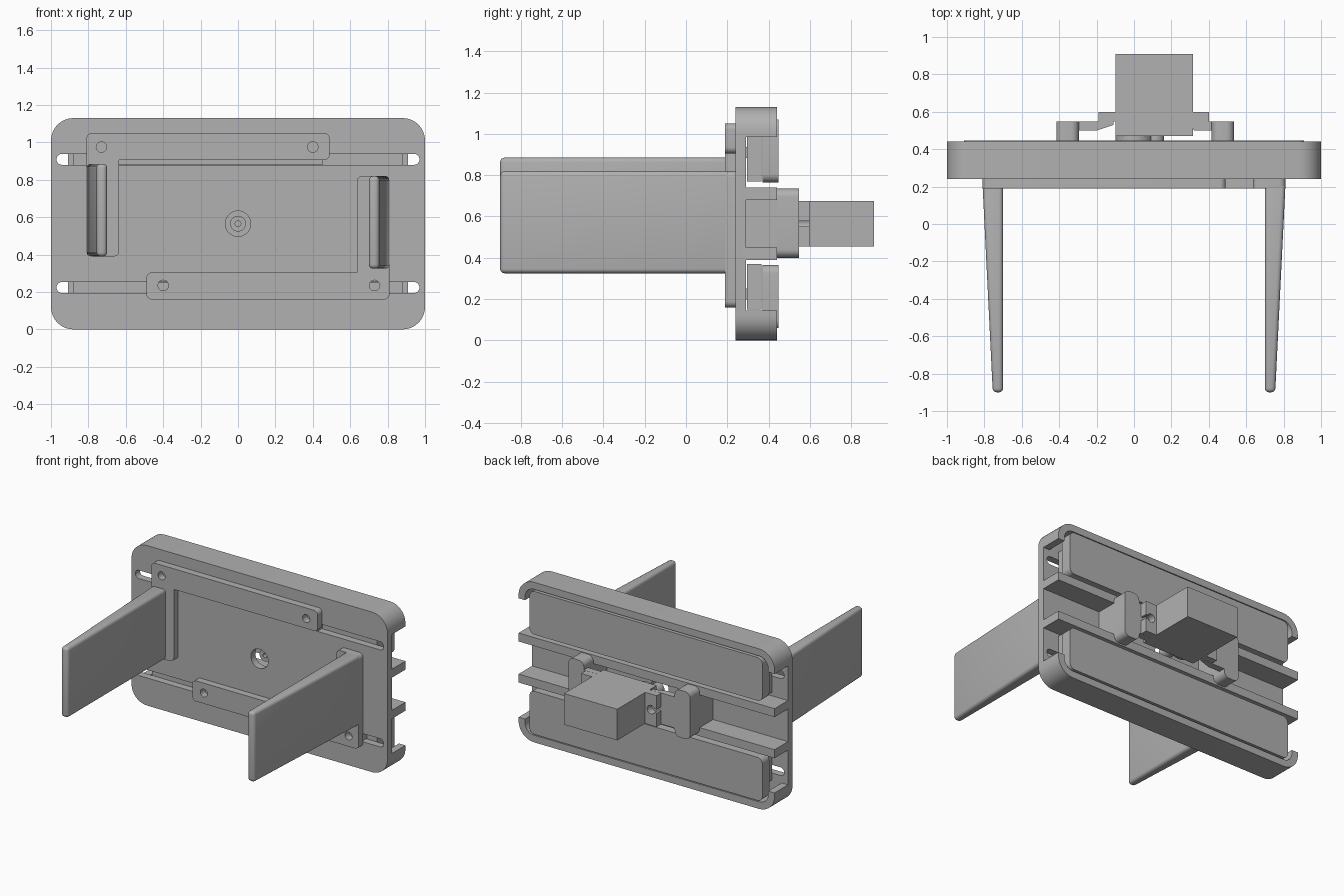
import bpy, bmesh, math
from mathutils import Vector

cube = bpy.data.objects.get("Cube")
if cube:
    bpy.data.objects.remove(cube)

grey = bpy.data.materials.new("plain grey")
grey.use_nodes = True
grey.diffuse_color = (0.44, 0.44, 0.44, 1)
grey.node_tree.nodes["Principled BSDF"].inputs["Base Color"].default_value = grey.diffuse_color


def rounded(points, radius, keep=()):
    """Round the corners of an outline, leaving the indices in keep sharp."""
    out = []
    for i, p in enumerate(points):
        p = Vector(p)
        if i in keep or radius == 0:
            out.append(p)
            continue
        a = (Vector(points[i - 1]) - p).normalized()
        b = (Vector(points[(i + 1) % len(points)]) - p).normalized()
        centre = p + (a + b) * radius
        for k in range(9):
            t = math.pi / 2 * k / 8
            out.append(centre - b * radius * math.cos(t) - a * radius * math.sin(t))
    return out


def rect(x0, x1, z0, z1, radius=0):
    return rounded([(x0, z0), (x1, z0), (x1, z1), (x0, z1)], radius)


def disc(x, z, r, n=32):
    return [Vector((x + r * math.cos(2 * math.pi * k / n), z + r * math.sin(2 * math.pi * k / n)))
            for k in range(n)]


def prism(name, outline, lo, hi, axis="y", bevel=0):
    """Extrude an outline: an xz outline along y, or an xy outline along z."""
    bm = bmesh.new()
    place = (lambda p, h: (p[0], h, p[1])) if axis == "y" else (lambda p, h: (p[0], p[1], h))
    low = [bm.verts.new(place(p, lo)) for p in outline]
    high = [bm.verts.new(place(p, hi)) for p in outline]
    bm.faces.new(low)
    bm.faces.new(high[::-1])
    for i in range(len(low)):
        j = (i + 1) % len(low)
        bm.faces.new((low[i], high[i], high[j], low[j]))
    bmesh.ops.recalc_face_normals(bm, faces=bm.faces)
    mesh = bpy.data.meshes.new(name)
    bm.to_mesh(mesh)
    bm.free()
    mesh.materials.append(grey)
    ob = bpy.data.objects.new(name, mesh)
    bpy.context.collection.objects.link(ob)
    activate(ob)
    if bevel:
        mod = ob.modifiers.new("soft_edges", "BEVEL")
        mod.width, mod.segments = bevel, 4
        bpy.ops.object.modifier_apply(modifier=mod.name)
    bpy.ops.object.shade_smooth_by_angle(angle=math.radians(30))
    return ob


def activate(ob):
    bpy.ops.object.select_all(action="DESELECT")
    bpy.context.view_layer.objects.active = ob
    ob.select_set(True)


def cut(ob, outline, lo, hi, axis="y"):
    cutter = prism("cutter", outline, lo, hi, axis)
    cutter.hide_render = True
    activate(ob)
    mod = ob.modifiers.new("cut", "BOOLEAN")
    mod.operation, mod.solver, mod.object = "DIFFERENCE", "EXACT", cutter
    bpy.ops.object.modifier_apply(modifier=mod.name)
    bpy.data.objects.remove(cutter)
    bpy.ops.object.shade_smooth_by_angle(angle=math.radians(30))


# Housing: rounded tray, open at the back and at both ends
FRONT, FLOOR, BACK = 0.24, 0.29, 0.44
housing = prism("housing", rect(-1, 1, 0, 1.13, 0.12), FRONT, BACK)
cut(housing, rect(-0.95, 0.95, 0.05, 1.08, 0.07), FLOOR, 0.6)
cut(housing, rect(-1.1, 1.1, 0.145, 0.985), FLOOR, 0.6)
for z in (0.195, 0.88):
    cut(housing, rect(-0.97, 0.97, z, z + 0.058, 0.028), 0.2, 0.32)
cut(housing, disc(0, 0.565, 0.068), 0.2, 0.32)

# Guide ribs, sliding racks and long cover bars
for side, rib, rack, bar in (("lower", 0.39, 0.15, 0.06), ("upper", 0.68, 0.77, 0.765)):
    prism(side + "_rib", rect(-1, 1, rib, rib + 0.06), FLOOR - 0.01, BACK)
    prism(side + "_rack", rect(-0.88, 0.88, rack, rack + 0.22), FLOOR + 0.005, 0.365)
    prism(side + "_cover_bar", rect(-0.91, 0.91, bar, bar + 0.305, 0.04), 0.37, 0.447)

# Jaws: L-shaped mounting plate with a tapered finger, second one turned half round
for side, turn in (("right", 1), ("left", -1)):
    def tz(z):
        return z if turn == 1 else 1.21 - z
    ell = rounded([(-0.81, 1.05), (-0.81, 0.39), (-0.635, 0.39),
                   (-0.635, 0.905), (0.49, 0.905), (0.49, 1.05)], 0.03, keep=(3,))
    plate = prism(side + "_jaw_plate", [(turn * p[0], tz(p[1])) for p in ell], 0.19, FRONT)
    for x in (-0.73, 0.4):
        cut(plate, disc(turn * x, tz(0.975), 0.028), 0.1, 0.3)
    taper = [(-0.81, 0.215), (-0.755, -0.9), (-0.7, -0.9), (-0.7, 0.215)]
    z0, z1 = sorted((tz(0.39), tz(0.885)))
    prism(side + "_finger", [(turn * x, y) for x, y in taper], z0, z1, "z", bevel=0.022)
    # Tongue that rides in the slot
    x0, x1 = sorted((turn * -0.8, turn * 0.455))
    zs = 0.882 if turn == 1 else 0.197
    prism(side + "_slot_tongue", rect(x0, x1, zs, zs + 0.054), FRONT + 0.002, 0.31)

# Motor with mounting ears, gear cover and hub
prism("motor_body", rect(-0.1, 0.315, 0.455, 0.675), 0.47, 0.91)
ears = prism("motor_ears", rect(-0.19, 0.4, 0.455, 0.675), 0.548, 0.598)
for x, edge in ((-0.145, -0.25), (0.358, 0.45)):
    cut(ears, disc(x, 0.565, 0.03), 0.5, 0.7)
    cut(ears, rect(min(x, edge), max(x, edge), 0.552, 0.578), 0.5, 0.7)
prism("gear_cover", disc(0, 0.565, 0.1), 0.44, 0.475)
prism("gear_cover_side", disc(0.115, 0.565, 0.045), 0.44, 0.475)
hub = prism("shaft_hub", disc(0, 0.565, 0.042), 0.3, 0.45)
cut(hub, disc(0, 0.565, 0.015), 0.2, 0.36)

# Motor supports: block, channel foot and wedge-shaped arm
for side, turn in (("right", 1), ("left", -1)):
    def tx(x):
        return x if turn == 1 else 0.12 - x
    def span(a, b):
        return sorted((tx(a), tx(b)))
    prism(side + "_support_block", rect(*span(-0.415, -0.295), 0.4, 0.735, 0.04), BACK, 0.547)
    prism(side + "_support_foot", rect(*span(-0.415, -0.295), 0.45, 0.68), FLOOR - 0.005, BACK)
    inner = -0.11 if turn == 1 else -0.19
    arm = [(-0.3, 0.547), (-0.3, 0.5), (-0.2, 0.5), (inner, 0.53), (inner, 0.547)]
    prism(side + "_support_arm", [(tx(x), y) for x, y in arm], 0.455, 0.675, "z")
